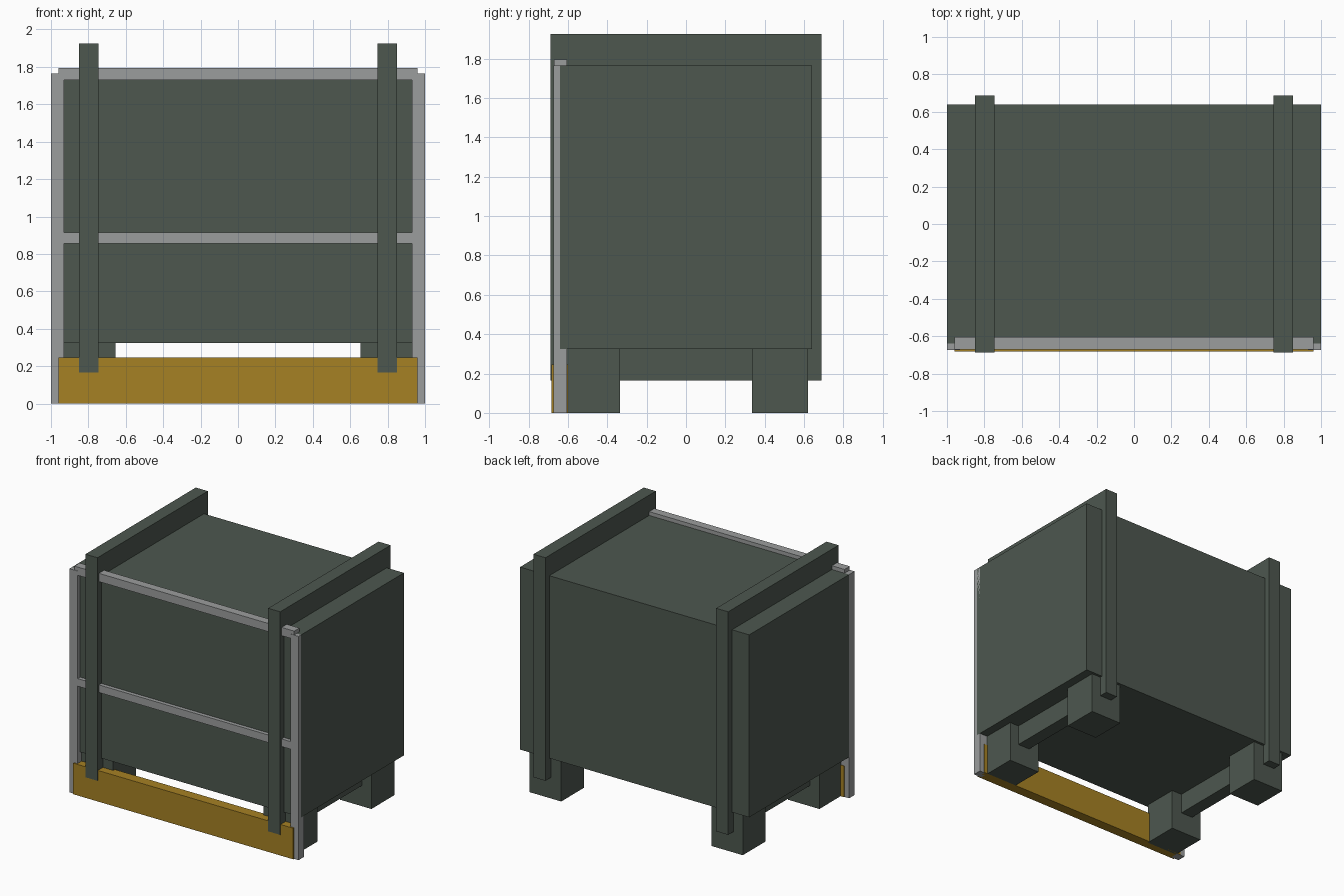
import bpy

if "Cube" in bpy.data.objects:
    bpy.data.objects.remove(bpy.data.objects["Cube"])


def material(name, rgb):
    m = bpy.data.materials.new(name)
    m.diffuse_color = (*rgb, 1.0)
    m.use_nodes = True
    m.node_tree.nodes["Principled BSDF"].inputs["Base Color"].default_value = m.diffuse_color
    return m


GREEN = material("dark green grey", (0.075, 0.096, 0.078))
GREY = material("light grey", (0.33, 0.34, 0.34))
OCHRE = material("ochre yellow", (0.38, 0.22, 0.017))


def box(name, mat, x, y, z):
    """Box spanning the given (min, max) ranges."""
    bpy.ops.mesh.primitive_cube_add(size=1)
    o = bpy.context.object
    o.name = name
    for i, (lo, hi) in enumerate((x, y, z)):
        o.location[i] = (lo + hi) / 2
        o.scale[i] = hi - lo
    bpy.ops.object.transform_apply(location=True, rotation=False, scale=True)
    o.data.materials.append(mat)


def flip(span, side):
    return tuple(sorted((span[0] * side, span[1] * side)))


# Main container
box("body", GREEN, (-1, 1), (-0.64, 0.64), (0.325, 1.765))

for side, label in ((-1, "left"), (1, "right")):
    # Band running all the way round the body
    box(f"{label}_band", GREEN, flip((0.745, 0.85), side),
        (-0.688, 0.688), (0.165, 1.925))
    # Grey corner post
    box(f"{label}_post", GREY, flip((0.93, 1.0), side),
        (-0.673, -0.605), (0, 1.765))
    # Front and back feet
    for end, end_label in ((-1, "front"), (1, "back")):
        box(f"{label}_{end_label}_foot", GREEN, flip((0.655, 0.93), side),
            flip((0.335, 0.62), end), (0, 0.325))

# Grey cross rails
box("top_rail", GREY, (-0.96, 0.96), (-0.67, -0.605), (1.73, 1.795))
box("middle_rail", GREY, (-0.96, 0.96), (-0.67, -0.605), (0.855, 0.915))

# Yellow kick board
box("kick_board", OCHRE, (-0.96, 0.96), (-0.683, -0.60), (0, 0.245))
